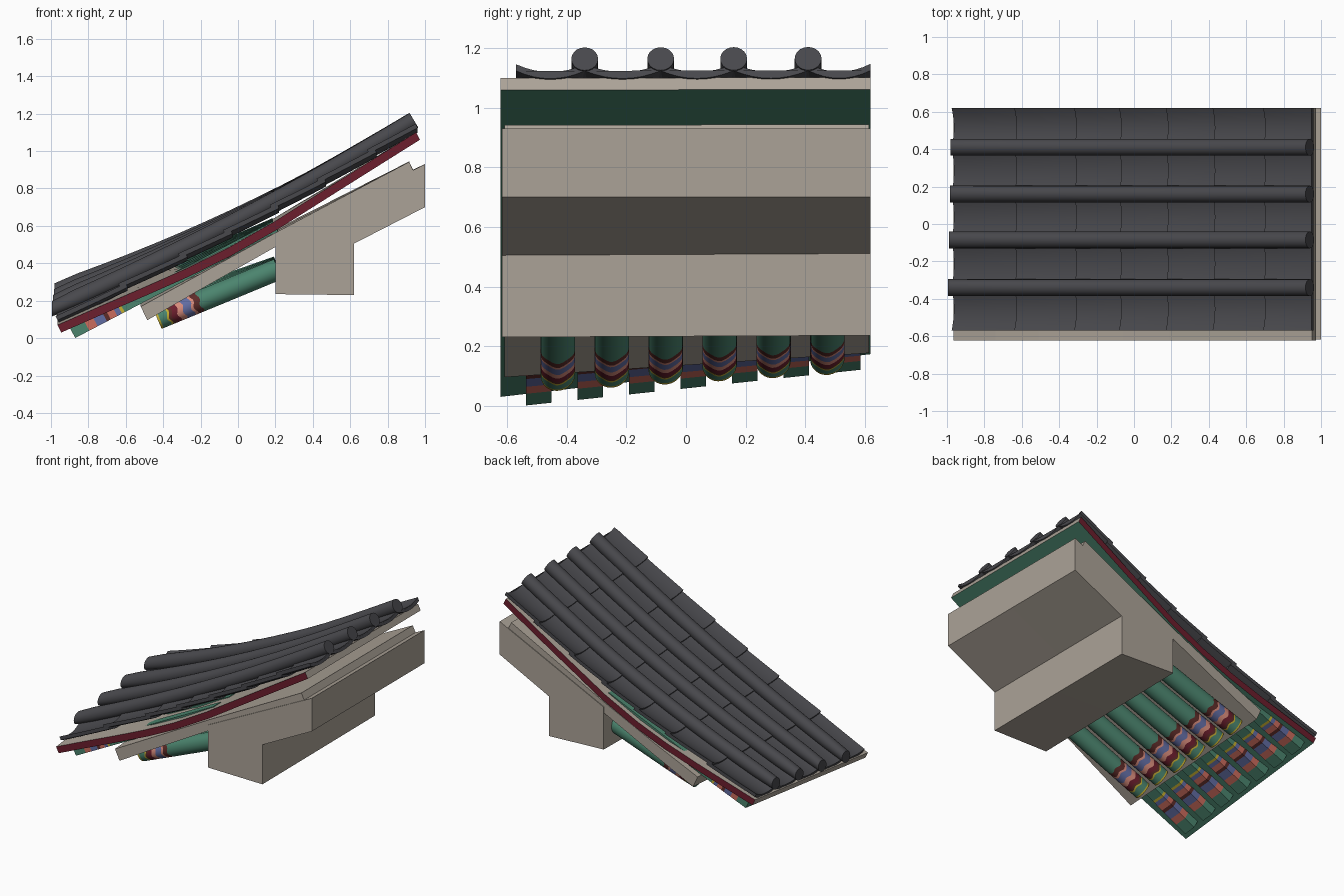
import bpy, bmesh, math
from mathutils import Vector

if "Cube" in bpy.data.objects:
    bpy.data.objects.remove(bpy.data.objects["Cube"])

# Colours
COLORS = {
    "tile_grey": (0.065, 0.065, 0.073), "plain_wood": (0.41, 0.365, 0.31),
    "side_red": (0.15, 0.013, 0.026), "paint_green": (0.07, 0.23, 0.155),
    "yellow": (0.55, 0.42, 0.03), "coral": (0.60, 0.15, 0.11),
    "blue": (0.12, 0.15, 0.36), "maroon": (0.11, 0.025, 0.022),
    "salmon": (0.68, 0.26, 0.20),
}
NAMES = list(COLORS)
for n, c in COLORS.items():
    bpy.data.materials.new(n).diffuse_color = (*c, 1)


def lift(x, y):
    """The eave sweeps upward towards +y."""
    s = 0.01 * min(1.0, max(0.0, 1.1 - x))
    return (y + 0.62) * (s + 0.1 * (max(0.0, 0.4 - x) / 1.3) ** 1.5)


def loft(name, rings, colour, smooth=True):
    """Skin closed rings, cap both ends; colour(i, j) names the face colour, i is -1 or last for caps."""
    bm = bmesh.new()
    vs = [[bm.verts.new((x, y, z + lift(x, y))) for x, y, z in r] for r in rings]
    n = len(rings[0])

    def face(verts, i, j):
        bm.faces.new(verts).material_index = NAMES.index(colour(i, j))
    for i in range(len(vs) - 1):
        for j in range(n):
            k = (j + 1) % n
            face((vs[i][j], vs[i][k], vs[i + 1][k], vs[i + 1][j]), i, j)
    face(vs[0][::-1], -1, 0)
    face(vs[-1], len(vs) - 1, 0)
    bmesh.ops.recalc_face_normals(bm, faces=bm.faces)
    me = bpy.data.meshes.new(name)
    bm.to_mesh(me)
    bm.free()
    for m in NAMES:
        me.materials.append(bpy.data.materials[m])
    ob = bpy.data.objects.new(name, me)
    bpy.context.collection.objects.link(ob)
    if smooth:
        bpy.ops.object.select_all(action='DESELECT')
        ob.select_set(True)
        bpy.context.view_layer.objects.active = ob
        bpy.ops.object.shade_smooth_by_angle(angle=math.radians(35))
    return ob


def roof(x):
    """Centre line of the cover tiles."""
    return 0.125 + 0.505 * (x + 0.99) + 0.0354 * (x + 0.99) * x


# Round cover tile rows
seams = [-0.34, -0.085, 0.16, 0.41]
for n, y0 in enumerate(seams):
    rings = []
    start = -0.995 + 0.02 * (y0 + 0.34)
    for i in range(15):
        x = start + i * (0.94 - start) / 14
        s = 0.505 + 0.0354 * (2 * x + 0.99)
        nx, nz = -s / math.hypot(1, s), 1 / math.hypot(1, s)
        if i == 0:
            nx = 0
        rings.append([(x + nx * 0.045 * math.sin(a), y0 + 0.045 * math.cos(a),
                       roof(x) + nz * 0.045 * math.sin(a))
                      for a in (k * math.tau / 20 for k in range(20))])
    loft(f"cover_tile_row_{n}", rings, lambda i, j: "tile_grey")

# Overlapping concave pan tiles
steps = [-0.975, -0.64, -0.32, -0.08, 0.17, 0.42, 0.69, 0.95]
edges = [-0.57] + seams + [0.62]
for c in range(5):
    a, b = edges[c], edges[c + 1]
    for r in range(7):
        x0, x1 = steps[r], min(steps[r + 1] + 0.04, 0.95)
        rise = 0.018 if r else 0.004
        rings = []
        for i in range(4):
            t = i / 3
            x = x0 + (x1 - x0) * t
            z = roof(x) - 0.05 + rise * (1 - t)
            us = [-1 + k / 4 for k in range(9)]
            ring = [((a + b) / 2 + (b - a) / 2 * u, z + 0.026 * u * u, u) for u in us]
            ring += [(y, w - 0.022, u) for y, w, u in reversed(ring)]
            # the lower lip is gently scalloped
            rings.append([(x + (0.010 if j > 8 else 0) + 0.012 * (1 - u * u) * (1 - t), y, w)
                          for j, (y, w, u) in enumerate(ring)])
        loft(f"pan_tile_{c}_{r}", rings, lambda i, j: "tile_grey")

# Roof board: plain top and ends, red sides, green underside
path = [(-0.955, 0.05), (-0.73, 0.149), (-0.5, 0.248), (-0.27, 0.35),
        (-0.05, 0.458), (0.2, 0.6), (0.58, 0.84), (0.962, 1.08)]
rings = [[(x - 0.01 * s, y, z + 0.02 * s) for y, s in ((-0.622, -1), (0.62, -1), (0.62, 1), (-0.622, 1))]
         for x, z in path]
loft("roof_board", rings, lambda i, j: "plain_wood" if i in (-1, 7) else
     ("paint_green", "side_red", "plain_wood", "side_red")[j], False)


def prism(name, poly, y0, y1):
    """Side profile drawn in x and z, split along y."""
    rings = [[(x, y, z) for x, z in poly] for y in (y0, (y0 + y1) / 2, y1)]
    return loft(name, rings, lambda i, j: "plain_wood", False)


# Lower board and the stepped wall beam
prism("lower_board", [(-0.485, 0.095), (-0.2, 0.26), (0.2, 0.487), (0.94, 0.89), (0.915, 0.942),
                      (0.2, 0.563), (-0.2, 0.343), (-0.52, 0.168)], -0.61, 0.615)
prism("wall_beam", [(0.2, 0.235), (0.62, 0.23), (0.62, 0.505), (1.0, 0.70), (1.0, 0.93),
                    (0.93, 0.895), (0.2, 0.53)], -0.617, 0.62)

# Square flying rafters with painted bands near the tip
stops = [-0.885, -0.81, -0.765, -0.715, -0.695, -0.66, -0.635, -0.62, 0.2]
bands = ["paint_green", "coral", "blue", "maroon", "coral", "blue", "yellow", "paint_green"]
for n in range(7):
    y0 = -0.495 + 0.173 * n
    rings = []
    for x in stops:
        z = 0.0 + 0.53 * (x + 0.87)
        rings.append([(x + 0.015, y0 - 0.043, z), (x + 0.015, y0 + 0.043, z),
                      (x - 0.015, y0 + 0.043, z + 0.055), (x - 0.015, y0 - 0.043, z + 0.055)])
    loft(f"square_rafter_{n}", rings,
         lambda i, j: "paint_green" if i == -1 else bands[min(i, 7)], False)

# Round rafters with scalloped painted bands
stops = [0, 0.012, 0.055, 0.066, 0.083, 0.115, 0.148, 0.195, 0.21, 0.245, 0.70]
bands = ["yellow", "paint_green", "yellow", "maroon", "side_red", "salmon", "blue", "salmon",
         "maroon", "paint_green"]
d = Vector((1, 0, 0.425)).normalized()
up = Vector((-d.z, 0, d.x))
for n in range(6):
    start = Vector((-0.43, -0.43 + 0.181 * n, 0.092))
    rings = []
    for i, t in enumerate(stops):
        amp = 0.007 if 2 <= i <= 9 else 0
        ring = []
        for k in range(30):
            a = k * math.tau / 30
            p = start + d * (t + amp * math.sin(5 * a)) \
                + Vector((0, 0.058 * math.cos(a), 0)) + up * 0.058 * math.sin(a)
            ring.append(tuple(p))
        rings.append(ring)
    loft(f"round_rafter_{n}", rings,
         lambda i, j: "paint_green" if i == -1 else bands[min(i, 9)])

for m in bpy.data.materials:
    if m.users and not m.is_grease_pencil:
        m.use_nodes = True
        m.node_tree.nodes["Principled BSDF"].inputs["Base Color"].default_value = m.diffuse_color
